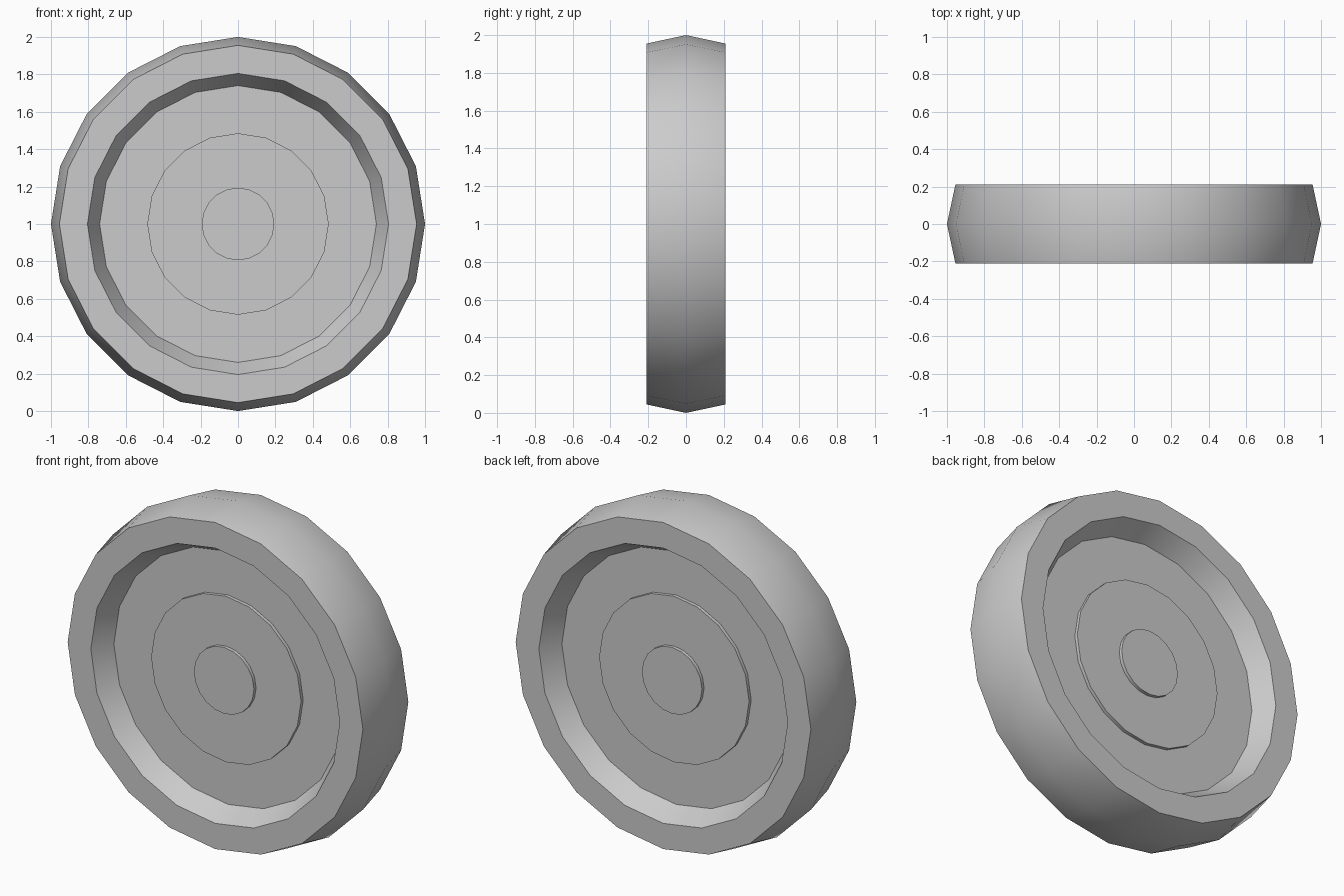
import bpy, bmesh, math

if "Cube" in bpy.data.objects:
    bpy.data.objects.remove(bpy.data.objects["Cube"])

SIDES = 20


def lathe(name, profile, cap_start=False, cap_end=False):
    """Revolve (radius, y) points about the axle, listed front to back over the outside."""
    bm = bmesh.new()
    rings = []
    for r, y in profile:
        rings.append([bm.verts.new((r * math.sin(a), y, 1 + r * math.cos(a)))
                      for a in (2 * math.pi * j / SIDES for j in range(SIDES))])
    for a, b in zip(rings, rings[1:]):
        for j in range(SIDES):
            k = (j + 1) % SIDES
            bm.faces.new((a[j], a[k], b[k], b[j]))
    if cap_start:
        bm.faces.new(rings[0][::-1])
    if cap_end:
        bm.faces.new(rings[-1])
    mesh = bpy.data.meshes.new(name)
    bm.to_mesh(mesh)
    bm.free()
    obj = bpy.data.objects.new(name, mesh)
    bpy.context.collection.objects.link(obj)
    bpy.ops.object.select_all(action='DESELECT')
    obj.select_set(True)
    bpy.context.view_layer.objects.active = obj
    bpy.ops.object.shade_smooth_by_angle(angle=math.radians(30))
    return obj


def mirrored(profile):
    return [(r, -y) for r, y in reversed(profile)]


# Tyre: sloped inner lip, flat sidewall, crowned tread
half = [(0.74, -0.09), (0.805, -0.21), (0.955, -0.21)]
lathe("tyre", half + [(1.0, 0.0)] + mirrored(half))

# Wheel discs: raised centre plate with a hub cap, on both sides
disc = [(0.194, -0.13), (0.194, -0.11), (0.485, -0.11), (0.485, -0.09), (0.74, -0.09)]
lathe("front_disc", disc, cap_start=True)
lathe("back_disc", mirrored(disc), cap_end=True)
